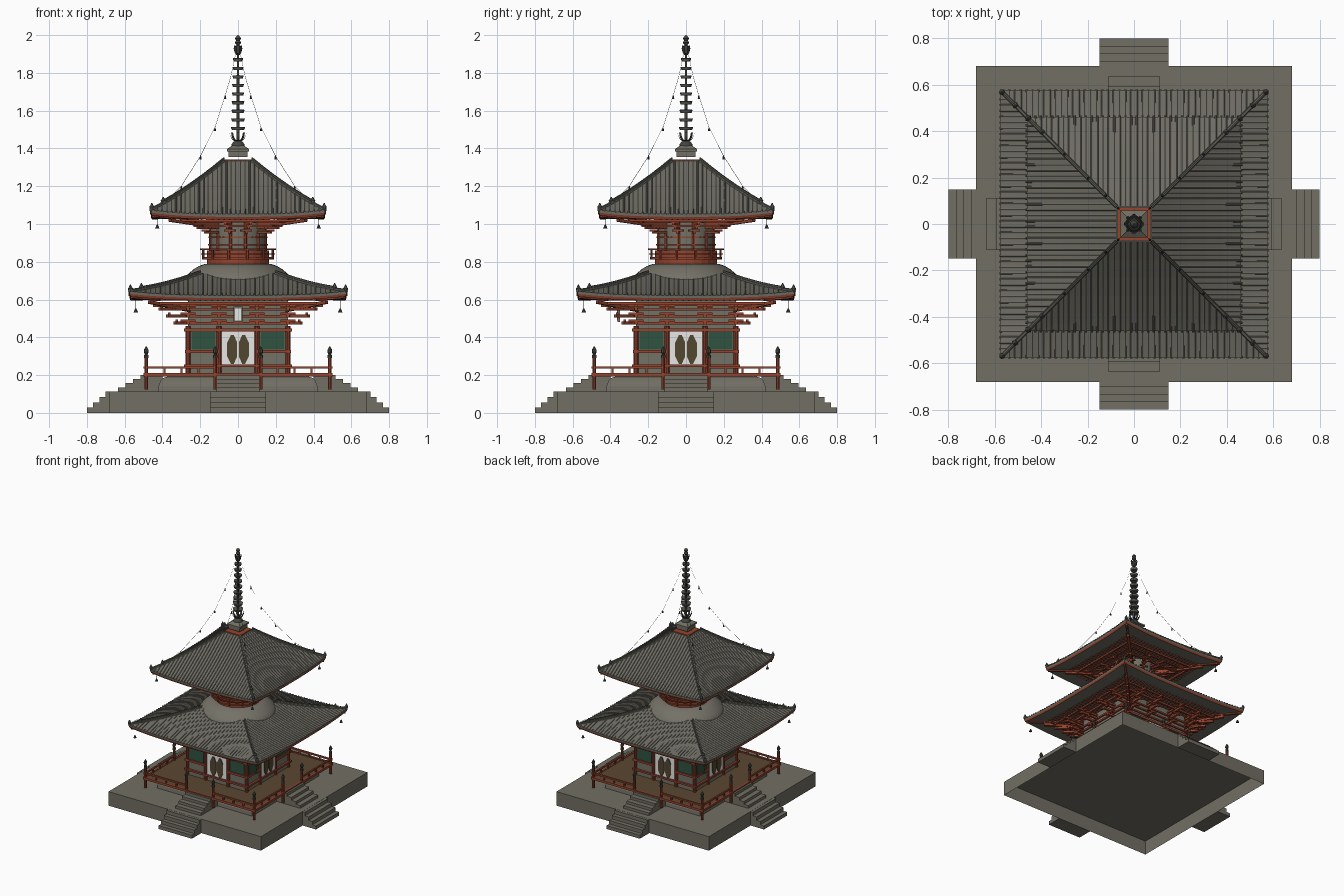
import bpy, bmesh
from math import sin, cos, pi, sqrt
from mathutils import Vector, Matrix

if "Cube" in bpy.data.objects:
    bpy.data.objects.remove(bpy.data.objects["Cube"])

COLOURS = {
    "stone": (0.165, 0.158, 0.125), "roof_grey": (0.155, 0.15, 0.125), "ridge_grey": (0.10, 0.10, 0.085),
    "red_paint": (0.30, 0.058, 0.028), "deck_brown": (0.105, 0.062, 0.03), "window_green": (0.03, 0.085, 0.05),
    "white": (0.85, 0.85, 0.83), "door_brown": (0.085, 0.062, 0.03), "bronze": (0.06, 0.06, 0.05),
    "plaster": (0.175, 0.168, 0.135)}
MATS = []
for n, c in COLOURS.items():
    m = bpy.data.materials.new(n)
    m.diffuse_color = (*c, 1)
    m.use_nodes = True
    m.node_tree.nodes["Principled BSDF"].inputs["Base Color"].default_value = m.diffuse_color
    MATS.append(m)
STONE, ROOF, DARK, RED, BROWN, GREEN, WHITE, DOOR, BRONZE, PLASTER = range(10)


def finish(name, bm, smooth=False):
    bmesh.ops.recalc_face_normals(bm, faces=bm.faces)
    used = sorted({f.material_index for f in bm.faces})
    for f in bm.faces:
        f.material_index = used.index(f.material_index)
    me = bpy.data.meshes.new(name)
    bm.to_mesh(me)
    bm.free()
    for i in used:
        me.materials.append(MATS[i])
    ob = bpy.data.objects.new(name, me)
    bpy.context.collection.objects.link(ob)
    if smooth:
        bpy.ops.object.select_all(action='DESELECT')
        ob.select_set(True)
        bpy.context.view_layer.objects.active = ob
        bpy.ops.object.shade_smooth_by_angle(angle=0.7)
    return ob


def repeat(bm, n=4):
    """Copy everything around the vertical axis n times."""
    geom = bm.verts[:] + bm.edges[:] + bm.faces[:]
    for k in range(1, n):
        new = bmesh.ops.duplicate(bm, geom=geom)["geom"]
        bmesh.ops.rotate(bm, verts=[v for v in new if isinstance(v, bmesh.types.BMVert)],
                         matrix=Matrix.Rotation(2 * pi * k / n, 3, 'Z'))


def box(bm, x0, x1, y0, y1, z0, z1, m):
    mat = Matrix.Translation(((x0 + x1) / 2, (y0 + y1) / 2, (z0 + z1) / 2)) @ Matrix.Diagonal((x1 - x0, y1 - y0, z1 - z0, 1))
    for v in bmesh.ops.create_cube(bm, size=1, matrix=mat)["verts"]:
        for f in v.link_faces:
            f.material_index = m


def skin(bm, rows, m, closed=True):
    for a, b in zip(rows, rows[1:]):
        for i in range(len(a) if closed else len(a) - 1):
            j = (i + 1) % len(a)
            bm.faces.new((a[i], a[j], b[j], b[i])).material_index = m


def sweep(bm, pts, section, m):
    """Run a (side, up) section along a path, upright."""
    pts = [Vector(p) for p in pts]
    rows = []
    for i, p in enumerate(pts):
        d = pts[min(i + 1, len(pts) - 1)] - pts[max(i - 1, 0)]
        side = Vector((d.y, -d.x, 0)).normalized()
        rows.append([bm.verts.new(p + side * s + Vector((0, 0, u))) for s, u in section])
    skin(bm, rows, m)
    for r in (rows[0], rows[-1]):
        bm.faces.new(r).material_index = m


def rect(w, h):
    return [(-w, 0), (-w, h), (w, h), (w, 0)]


def lathe(bm, profile, m, seg=32, at=(0, 0), phase=0.0, loop=False, bottom=True):
    rows = [[bm.verts.new((at[0] + r * cos(2 * pi * i / seg + phase), at[1] + r * sin(2 * pi * i / seg + phase), z))
             for i in range(seg)] for r, z in profile]
    skin(bm, rows + rows[:1] if loop else rows, m)
    if not loop:
        for r in ((rows[0], rows[-1]) if bottom else rows[-1:]):
            bm.faces.new(r).material_index = m


def square(bm, profile, m, bottom=True):
    lathe(bm, [(r * sqrt(2), z) for r, z in profile], m, 4, phase=pi / 4, bottom=bottom)


# Stone platform (open underneath) and the four double stairs
bm = bmesh.new()
square(bm, [(.68, 0), (.68, .113)], STONE, bottom=False)
finish("stone_platform", bm)
bm = bmesh.new()
for i in range(4):
    box(bm, -.148, .148, -.80 + .033 * i, -.68, 0, .028 * (i + 1), STONE)
    box(bm, -.113, .113, -.635 + .04 * i, -.40, .113, .113 + .022 * (i + 1), STONE)
repeat(bm)
finish("stairs", bm)
bm = bmesh.new()
square(bm, [(.425, .113), (.422, .14), (.41, .17), (.395, .185), (.37, .193)], STONE, bottom=False)
finish("rounded_base", bm)

# Veranda deck with railing
bm = bmesh.new()
square(bm, [(.49, .192), (.49, .206)], BROWN)
finish("veranda_deck", bm)
bm = bmesh.new()
box(bm, -.50, .50, -.50, -.486, .192, .21, RED)
for s in (-1, 1):
    a, b = sorted((s * .12, s * .50))
    box(bm, a, b, -.492, -.480, .234, .246, RED)
    for x in (.21, .30, .39):
        box(bm, s * x - .005, s * x + .005, -.49, -.481, .205, .24, RED)
for p in [(-.12, -.486), (.12, -.486), (.486, -.486)]:
    lathe(bm, [(.010, .125), (.010, .29)], RED, 8, p)
    lathe(bm, [(.012, .29), (.012, .305), (.007, .31), (.013, .322), (.012, .334), (.002, .352)], BRONZE, 8, p)
repeat(bm)
finish("veranda_railing", bm)

# Lower hall: walls, windows, doors, posts and beams
bm = bmesh.new()
square(bm, [(.265, .2), (.265, .60)], PLASTER)
finish("hall_walls", bm)
bm = bmesh.new()
box(bm, -.088, .088, -.270, -.264, .25, .432, WHITE)
for s in (-1, 1):
    a, b = sorted((s * .118, s * .245))
    box(bm, a, b, -.271, -.264, .335, .428, GREEN)
    leaf = [(.004, .300), (.022, .260), (.038, .260), (.057, .300), (.057, .372), (.038, .412), (.022, .412), (.004, .372)]
    f = bm.faces.new([bm.verts.new((s * x, -.2695, z)) for x, z in leaf])
    f.material_index = DOOR
    for v in bmesh.ops.extrude_face_region(bm, geom=[f])["geom"]:
        if isinstance(v, bmesh.types.BMVert):
            v.co.y -= .006
repeat(bm)
finish("doors_and_windows", bm)
bm = bmesh.new()
for x in (-.1, .1, .265):
    lathe(bm, [(.013, .205), (.013, .46)], RED, 10, (x, -.265))
box(bm, -.285, .285, -.281, -.26, .242, .256, RED)
box(bm, -.285, .285, -.281, -.26, .43, .446, RED)
for s in (-1, 1):
    a, b = sorted((s * .1, s * .28))
    box(bm, a, b, -.279, -.26, .318, .334, RED)
repeat(bm)
finish("hall_timber_frame", bm)

# Stepped bracket arms beneath the lower eaves
bm = bmesh.new()
for i, z in enumerate((.468, .505, .541)):
    out = .295 + .040 * (i + 1)
    box(bm, -.28 - .03 * i, .28 + .03 * i, -.276, -.262, z, z + .012, RED)
    for x in (-.265, -.1, .1, .265):
        box(bm, x - .008, x + .008, -out, -.26, z, z + .016, RED)
        box(bm, x - .04, x + .04, -out + .004, -out + .018, z + .014, z + .026, RED)
    sweep(bm, [(.26, -.26, z), (out, -out, z)], rect(.009, .016), RED)
box(bm, -.43, .43, -.425, -.411, .574, .586, RED)
box(bm, -.36, .36, -.355, -.340, .566, .580, RED)
for x in (-.265, -.1, .1, .265):
    sweep(bm, [(x, -.27, .565), (x, -.45, .56)], rect(.008, .014), RED)
sweep(bm, [(.26, -.26, .535), (.47, -.47, .578)], rect(.011, .018), RED)
repeat(bm)
finish("lower_brackets", bm)
bm = bmesh.new()
box(bm, -.025, .025, -.362, -.35, .48, .562, PLASTER)
box(bm, -.017, .017, -.366, -.36, .49, .552, WHITE)
finish("front_plaque", bm)


def build_roof(name, E, ze, I, zi, lift, c, under, ribs, rib_h):
    """Hipped roof with lifted corners, tile ribs, hip ridges and rafters."""
    def top(x, s, dz=0.0):
        w = E + (I - E) * s
        z = ze + (zi - ze) * (s * (1 - c) + c * s * s) + lift * abs(x / w) ** 3 * (1 - s) ** 2
        return (x, -w, z + dz)

    def low(x, s, dz=0.0):
        w = E - .006 + (under - E) * s
        return (x, -w, ze - .028 + .012 * s + lift * min(1, abs(x / w)) ** 3 * (1 - s) ** 2 + dz)
    us = [-1 + i / 8 for i in range(17)]
    # closed shell: top surface, fascia, underside
    bm = bmesh.new()
    P = [[top(u * (E + (I - E) * s), s) for u in us] for s in (1, .8, .6, .4, .2, .08, 0)]
    P.append([(x * .998, y * .998, z - .014) for x, y, z in P[-1]])
    P += [[low(u * (E - .006 + (under - E) * s), s) for u in us] for s in (0, .3, .65, 1)]
    rows = [[bm.verts.new(p) for p in r] for r in P]
    for i in range(len(rows)):
        skin(bm, [rows[i], rows[(i + 1) % len(rows)]], RED if i == 7 else ROOF, False)
    repeat(bm)
    bmesh.ops.remove_doubles(bm, verts=bm.verts, dist=1e-4)
    finish(name + "_shell", bm)
    # round tile ribs running down the slope
    bm = bmesh.new()
    for i in range(ribs):
        x = (-1 + (2 * i + 1) / ribs) * E
        end = min(1, (E - abs(x)) / (E - I))
        pts = [top(x, end * t / 5, -.001) for t in range(6)]
        pts[0] = (x, pts[0][1] - .005, pts[0][2])
        sweep(bm, pts, [(-.005, -.003), (-.0035, rib_h * .7), (0, rib_h), (.0035, rib_h * .7), (.005, -.003)], ROOF)
    repeat(bm)
    finish(name + "_tile_ribs", bm)
    # hip ridges with end ornaments
    bm = bmesh.new()
    hip = lambda s, dz=0.0: top(E + (I - E) * s, s, dz)
    sweep(bm, [hip(t / 8, -.004) for t in range(9)], [(-.009, 0), (-.007, .012), (0, .016), (.007, .012), (.009, 0)], DARK)
    sweep(bm, [hip(.17 + .83 * t / 6, .009) for t in range(7)], rect(.005, .009), DARK)
    for s in (.015, .17):
        x, y, z = hip(s)
        lathe(bm, [(.011, z), (.013, z + .014), (.008, z + .022), (.003, z + .034)], DARK, 6, (x, y))
    # corner wind bell
    x, y, z = hip(.09)
    lathe(bm, [(.001, z - .10), (.001, z - .02)], BRONZE, 5, (x, y))
    lathe(bm, [(.012, z - .116), (.008, z - .107), (.005, z - .099), (.002, z - .095)], BRONZE, 8, (x, y))
    repeat(bm)
    finish(name + "_ridges_and_bells", bm)
    # parallel rafters below the inner part of the eaves
    bm = bmesh.new()
    n = int(ribs * .8)
    for i in range(n):
        x = (-1 + (2 * i + 1) / n) * (E - .02)
        end = min(1, (E - .006 - abs(x)) / (E - under))
        if end > .4:
            sweep(bm, [low(x, .3 + (end - .3) * t / 3, -.006) for t in range(4)], rect(.004, .008), RED)
    sweep(bm, [low((E - .006 + (under - E) * s), s, -.010) for s in (.02, .3, .6, 1)], rect(.009, .012), RED)
    repeat(bm)
    finish(name + "_rafters", bm)


build_roof("lower_roof", .575, .622, .20, .737, .022, .25, .24, 46, .004)
build_roof("upper_roof", .462, 1.052, .075, 1.334, .022, .15, .13, 38, .007)

# Plaster dome and round upper drum
bm = bmesh.new()
lathe(bm, [(.288, .68), (.283, .71), (.265, .735), (.235, .76), (.205, .778), (.18, .787), (.12, .792)], PLASTER, 40)
lathe(bm, [(.15, .78), (.15, 1.03)], PLASTER, 32)
finish("dome_and_drum", bm, True)

# Round balcony, drum posts and bands
bm = bmesh.new()
for r, t, z, h in ((.19, .04, .812, .012), (.195, .01, .838, .007), (.20, .012, .862, .008),
                   (.160, .02, .885, .010), (.157, .02, .925, .008)):
    lathe(bm, [(r, z), (r, z + h), (r - t, z + h), (r - t, z)], RED, 24, loop=True)
lathe(bm, [(.165, .785), (.165, .86)], RED, 24)
for k in range(12):
    a = 2 * pi * (k + .5) / 12
    lathe(bm, [(.006, .812), (.006, .866)], RED, 6, (.19 * cos(a), .19 * sin(a)))
    lathe(bm, [(.009, .80), (.009, .96)], RED, 6, (.150 * cos(a), .150 * sin(a)))
finish("round_balcony", bm)

# Radiating brackets beneath the upper eaves
bm = bmesh.new()
for i, z in enumerate((.95, .973, .995)):
    out = .175 + .04 * i
    for a in (-pi / 12, pi / 12, pi / 4):
        d = Vector((sin(a), -cos(a), 0))
        t = Vector((cos(a), sin(a), 0))
        reach = out / cos(a)
        up = Vector((0, 0, z))
        sweep(bm, [d * .14 + up, d * reach + up], rect(.007, .012), RED)
        sweep(bm, [d * (reach - .01) + t * s + up + Vector((0, 0, .010)) for s in (-.03, .03)], rect(.006, .010), RED)
    if i:
        box(bm, -out - .02, out + .02, -out, -out + .012, z + .012, z + .021, RED)
box(bm, -.31, .31, -.305, -.292, 1.012, 1.024, RED)
sweep(bm, [(.11, -.11, .975), (.36, -.36, 1.012)], rect(.010, .014), RED)
repeat(bm)
finish("upper_brackets", bm)

# Red roof cap and stepped spire base
bm = bmesh.new()
square(bm, [(.072, 1.315), (.072, 1.341)], RED)
square(bm, [(.05, 1.356), (.05, 1.385)], STONE)
square(bm, [(.058, 1.385), (.058, 1.397), (.03, 1.416)], STONE)
finish("spire_base", bm)

# Spire: pole, dome, nine rings, jewels
bm = bmesh.new()
lathe(bm, [(.008, 1.36), (.006, 1.98)], BRONZE, 10)
lathe(bm, [(.036, 1.408), (.034, 1.422), (.024, 1.436), (.01, 1.442)], BRONZE, 16)
for i in range(9):
    z, r = 1.505 + .0455 * i, .038 - .0013 * i
    lathe(bm, [(.010, z - .008), (r * .85, z - .008), (r, z + .008), (r * .9, z + .009), (.010, z + .002)], DARK, 16)
lathe(bm, [(.008, 1.915), (.022, 1.93), (.012, 1.94), (.008, 1.948), (.017, 1.96), (.010, 1.972),
           (.016, 1.982), (.011, 1.992), (.002, 2.0)], BRONZE, 12)
finish("spire", bm, True)
bm = bmesh.new()
for z, r in ((1.435, .04), (1.895, .022)):
    sweep(bm, [(.008, 0, z), (r * .75, 0, z + .01), (r, 0, z + .028), (r * 1.1, 0, z + .045)], rect(.007, .004), BRONZE)
repeat(bm, 8)
finish("spire_petals", bm)

# Hanging chains with small bells
bm = bmesh.new()
path = [(.012, 1.90), (.038, 1.78), (.068, 1.68), (.122, 1.51), (.198, 1.36), (.30, 1.20), (.36, 1.14), (.435, 1.085)]
sweep(bm, [(p, -p, z) for p, z in path], rect(.0008, .002), BRONZE)
for p, z in path[2:6]:
    lathe(bm, [(.006, z - .018), (.004, z - .006), (.002, z + .002)], BRONZE, 6, (p, -p))
repeat(bm)
finish("chains", bm)
